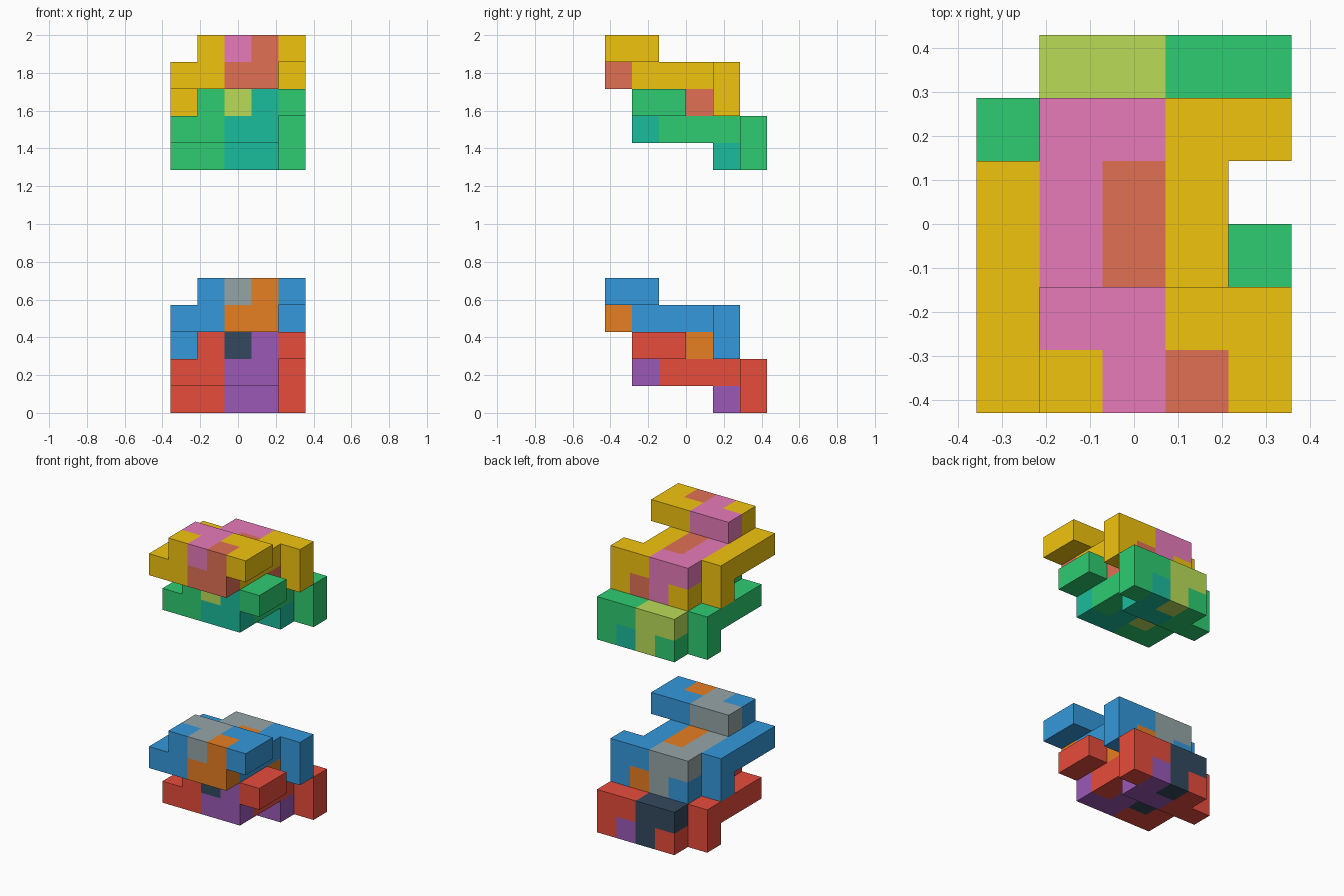
import bpy, bmesh
from mathutils import Vector

if "Cube" in bpy.data.objects:
    bpy.data.objects.remove(bpy.data.objects["Cube"])

U = 1 / 7  # edge of one cube cell

# Interlocking block, bottom layer first; rows run front to back, columns left to right.
# a / b / c = main, second and third colour, '.' = empty
LAYERS = [
    [".....", ".....", ".....", "aabb.", ".acba"],
    ["aabb.", "acba.", "acba.", "acba.", ".ccaa"],
    [".acba", ".ccaa", ".....", ".....", "....."],
]
CELLS = {(x, y, z): c for z, layer in enumerate(LAYERS)
         for y, row in enumerate(layer) for x, c in enumerate(row) if c != "."}


def material(name, code):
    """Plain coloured material from an sRGB hex code."""
    srgb = [int(code[i:i + 2], 16) / 255 for i in (0, 2, 4)]
    lin = [c / 12.92 if c <= 0.04045 else ((c + 0.055) / 1.055) ** 2.4 for c in srgb]
    mat = bpy.data.materials.new(name)
    mat.diffuse_color = (*lin, 1)
    mat.use_nodes = True
    mat.node_tree.nodes["Principled BSDF"].inputs["Base Color"].default_value = mat.diffuse_color
    return mat


def block(name, start, colours):
    """Outer skin of the cell block, its lowest cell corner at start (in cells)."""
    bm = bmesh.new()
    for cell, key in CELLS.items():
        centre = Vector(cell) + Vector((0.5, 0.5, 0.5))
        for axis in range(3):
            for sign in (-1, 1):
                n, s, t = Vector(), Vector(), Vector()
                n[axis] = sign
                s[(axis + 1) % 3] = 0.5
                t[(axis + 2) % 3] = 0.5 * sign
                if tuple(int(v) for v in Vector(cell) + n) in CELLS:
                    continue
                mid = centre + n / 2
                corners = (mid - s - t, mid + s - t, mid + s + t, mid - s + t)
                face = bm.faces.new([bm.verts.new((p + Vector(start)) * U) for p in corners])
                face.material_index = "abc".index(key)
    bmesh.ops.remove_doubles(bm, verts=bm.verts, dist=1e-4)
    mesh = bpy.data.meshes.new(name)
    bm.to_mesh(mesh)
    bm.free()
    for label, code in colours:
        mesh.materials.append(material(label, code))
    obj = bpy.data.objects.new(name, mesh)
    bpy.context.collection.objects.link(obj)


# Two stacked pairs with a gap between; each upper block sits one cell forward
block("bottom_pair_lower_block", (-2.5, -2, 0),
      [("red", "e74c3c"), ("purple", "9b59b6"), ("navy", "34495e")])
block("bottom_pair_upper_block", (-2.5, -3, 2),
      [("blue", "3498db"), ("orange", "e67e22"), ("grey", "95a5a6")])
block("top_pair_lower_block", (-2.5, -2, 9),
      [("green", "2ecc71"), ("teal", "1abc9c"), ("lime", "badc58")])
block("top_pair_upper_block", (-2.5, -3, 11),
      [("yellow", "f1c40f"), ("coral", "e17055"), ("pink", "e77bb9")])
